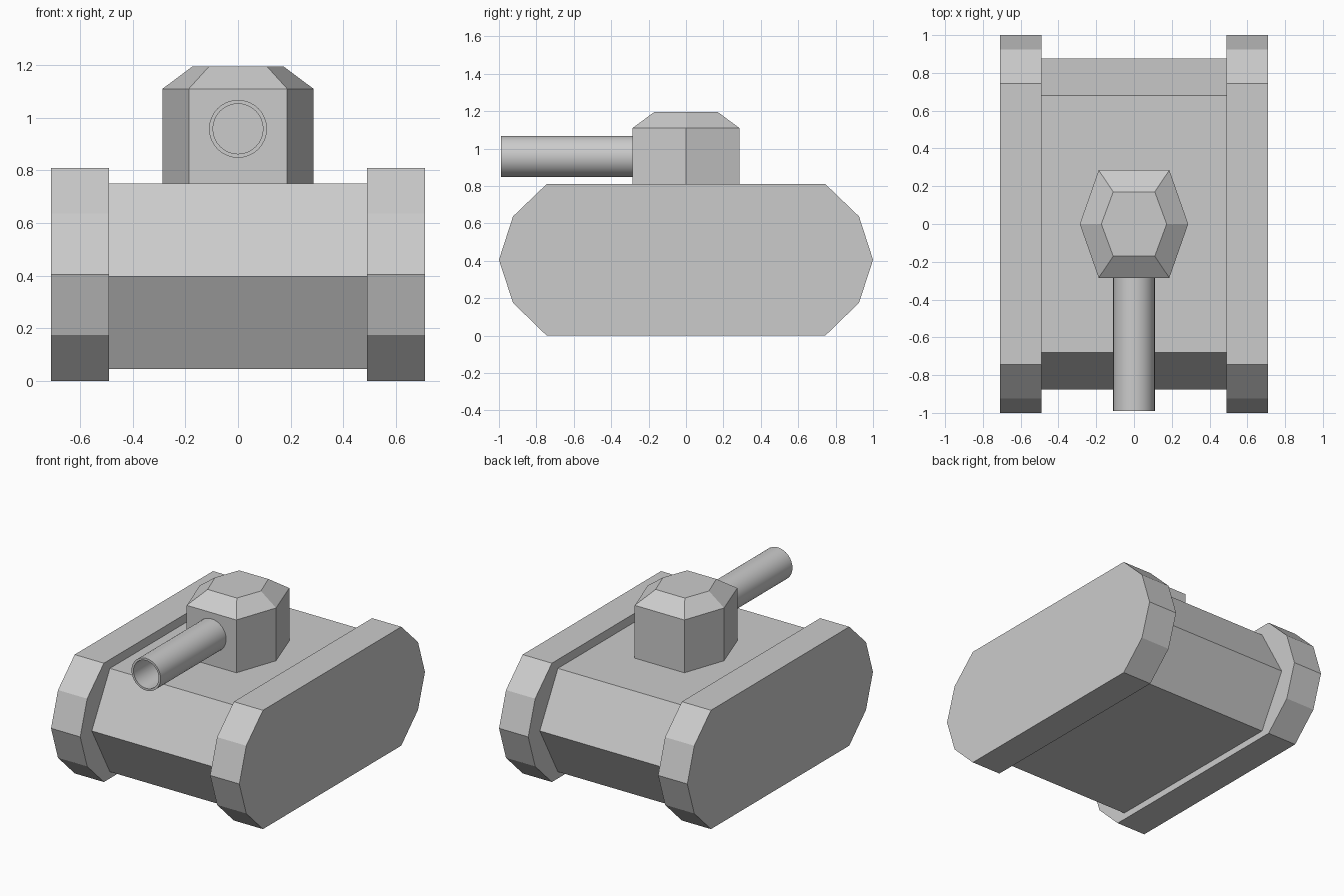
import bpy, bmesh, math

if "Cube" in bpy.data.objects:
    bpy.data.objects.remove(bpy.data.objects["Cube"])


def finish(name, bm):
    bmesh.ops.recalc_face_normals(bm, faces=bm.faces)
    mesh = bpy.data.meshes.new(name)
    bm.to_mesh(mesh)
    bm.free()
    obj = bpy.data.objects.new(name, mesh)
    bpy.context.collection.objects.link(obj)
    return obj


def loft(name, rings, caps=True, closed=False):
    """Skin a list of equal-length rings of points."""
    bm = bmesh.new()
    vs = [[bm.verts.new(p) for p in ring] for ring in rings]
    n = len(vs[0])
    pairs = list(zip(vs, vs[1:])) + ([(vs[-1], vs[0])] if closed else [])
    for a, b in pairs:
        for i in range(n):
            j = (i + 1) % n
            bm.faces.new((a[i], a[j], b[j], b[i]))
    if caps:
        bm.faces.new(vs[0])
        bm.faces.new(vs[-1])
    return finish(name, bm)


def side_profile(front_half):
    """Mirror the front half (bottom to top) to the back."""
    return front_half + [(-y, z) for y, z in reversed(front_half) if True]


def extrude_x(name, profile, x0, x1):
    return loft(name, [[(x, y, z) for y, z in profile] for x in (x0, x1)])


# Tracks
track = side_profile([(-.745, 0), (-.925, .175), (-1, .405), (-.925, .637), (-.745, .81)])
for side, s in (("left", -1), ("right", 1)):
    extrude_x(side + "_track", track, .49 * s, .71 * s)

# Hull
hull = side_profile([(-.68, .045), (-.875, .398), (-.68, .75)])
extrude_x("hull", hull, -.49, .49)


# Turret: six-sided column seated in the hull, with a bevelled roof
def hexagon(tip, x, y, z):
    return [(tip, 0, z), (x, y, z), (-x, y, z), (-tip, 0, z), (-x, -y, z), (x, -y, z)]


loft("turret", [hexagon(.287, .187, .285, .05),
                hexagon(.287, .187, .285, 1.11),
                hexagon(.173, .11, .17, 1.195)])


# Gun barrel: hollow tube meeting the turret face
def circle(r, y, n=32):
    return [(r * math.cos(2 * math.pi * i / n), y, .958 + r * math.sin(2 * math.pi * i / n))
            for i in range(n)]


barrel = loft("gun_barrel", [circle(.11, -.28), circle(.11, -.99),
                             circle(.095, -.99), circle(.095, -.28)],
              caps=False, closed=True)
bpy.context.view_layer.objects.active = barrel
barrel.select_set(True)
bpy.ops.object.shade_smooth_by_angle(angle=math.radians(30))
